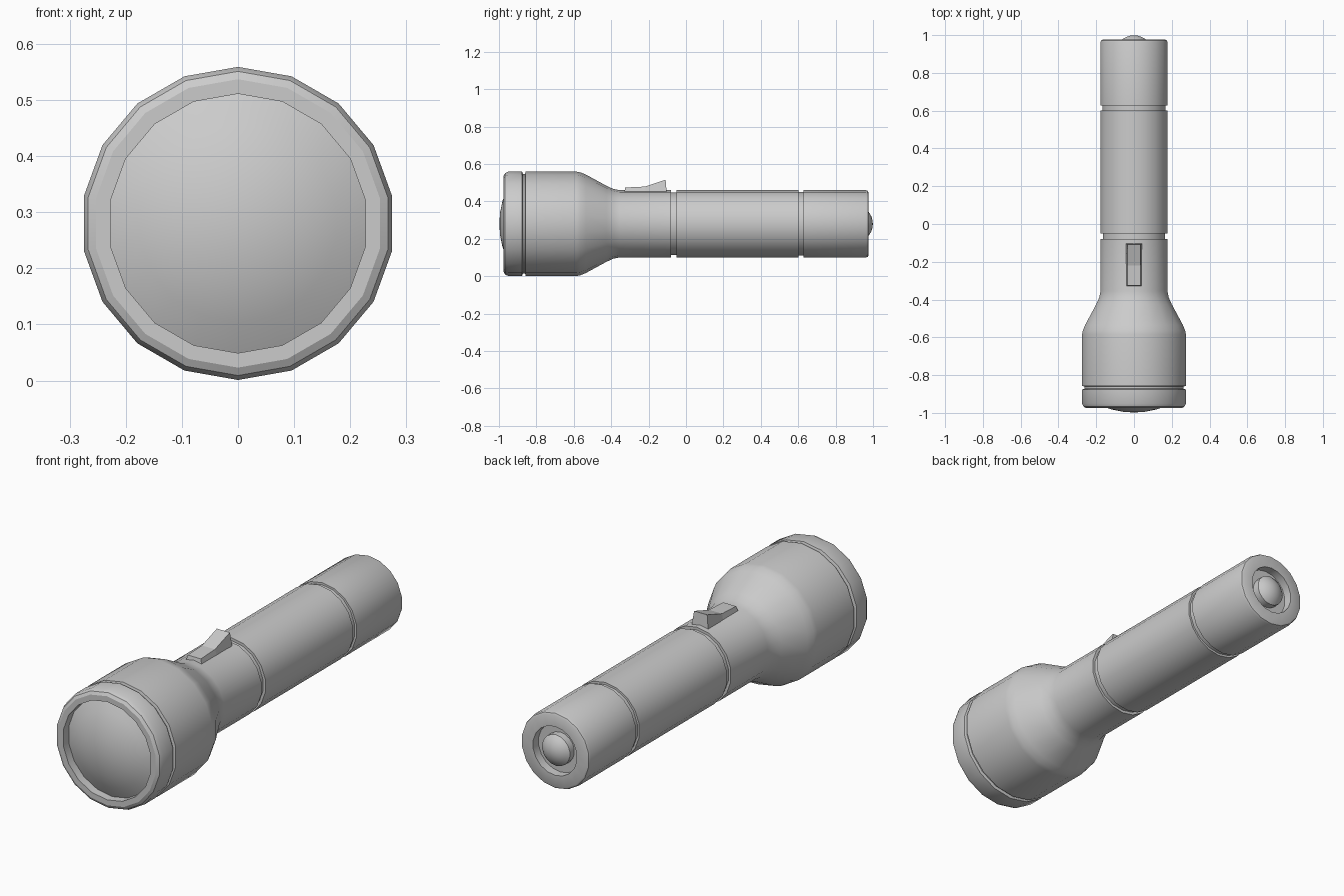
import bpy, bmesh, math

if "Cube" in bpy.data.objects:
    bpy.data.objects.remove(bpy.data.objects["Cube"])

SIDES = 18
AXIS_Z = 0.28


def finish(name, bm, smooth=True):
    bmesh.ops.remove_doubles(bm, verts=bm.verts, dist=1e-5)
    bmesh.ops.recalc_face_normals(bm, faces=bm.faces)
    mesh = bpy.data.meshes.new(name)
    bm.to_mesh(mesh)
    bm.free()
    obj = bpy.data.objects.new(name, mesh)
    bpy.context.collection.objects.link(obj)
    if smooth:
        bpy.ops.object.select_all(action='DESELECT')
        obj.select_set(True)
        bpy.context.view_layer.objects.active = obj
        bpy.ops.object.shade_smooth_by_angle(angle=math.radians(30))
    return obj


def lathe(name, profile):
    """Spin (y, radius) points around the long axis, a vertex at the top."""
    bm = bmesh.new()
    verts = [bm.verts.new((0, y, AXIS_Z + r)) for y, r in profile]
    edges = [bm.edges.new(pair) for pair in zip(verts, verts[1:])]
    bmesh.ops.spin(bm, geom=verts + edges, cent=(0, 0, AXIS_Z), axis=(0, 1, 0),
                   angle=math.tau, steps=SIDES, use_merge=False)
    bmesh.ops.remove_doubles(bm, verts=bm.verts, dist=1e-5)
    return finish(name, bm)


def dome(edge_y, tip_y, radius, steps=4):
    """Profile of a shallow spherical cap, from its edge to its tip."""
    sag = tip_y - edge_y
    big = (radius ** 2 + sag ** 2) / (2 * abs(sag))
    span = math.asin(radius / big)
    sign = math.copysign(1, sag)
    return [(tip_y - sign * big * (1 - math.cos(span * (1 - i / steps))),
             big * math.sin(span * (1 - i / steps))) for i in range(steps + 1)]


# Head: bezel, groove, reflector housing and tapered neck
lathe("head_and_neck", [
    (-0.925, 0.231), (-0.975, 0.231), (-0.975, 0.257), (-0.967, 0.271),
    (-0.950, 0.279), (-0.876, 0.279), (-0.872, 0.266), (-0.860, 0.266),
    (-0.857, 0.279), (-0.585, 0.279), (-0.565, 0.275), (-0.535, 0.263),
    (-0.425, 0.203), (-0.390, 0.187), (-0.355, 0.180), (-0.080, 0.180),
    (-0.080, 0.167)])

# Domed lens
lathe("lens", dome(-0.935, -0.998, 0.231))

# Grip tube between two grooves
lathe("grip", [(-0.080, 0.167), (-0.050, 0.167), (-0.050, 0.180),
               (0.602, 0.180), (0.602, 0.170), (0.628, 0.170)])

# Tail cap with recessed end
lathe("tail_cap", [(0.628, 0.170), (0.628, 0.180), (0.962, 0.180),
                   (0.972, 0.176), (0.976, 0.168), (0.976, 0.115),
                   (0.935, 0.115), (0.935, 0.0)])

# Tail button
lathe("tail_button", [(0.935, 0.073), (0.968, 0.073)] + dome(0.968, 0.999, 0.073)[1:])

# Sliding switch: ramp profile, narrower at the top than the base
bm = bmesh.new()
low = [(-0.332, 0.44), (-0.215, 0.44), (-0.103, 0.44)]
high = [(-0.325, 0.474), (-0.220, 0.479), (-0.109, 0.516)]
sides = []
for s in (-1, 1):
    sides.append([[bm.verts.new((s * w, y, z)) for y, z in row]
                  for row, w in ((low, 0.044), (high, 0.034))])
(la, ha), (lb, hb) = sides
for i in range(2):
    for p, q in ((la, ha), (ha, hb), (hb, lb), (lb, la)):
        bm.faces.new((p[i], p[i + 1], q[i + 1], q[i]))
for i in (0, 2):
    bm.faces.new((la[i], ha[i], hb[i], lb[i]))
finish("switch", bm, smooth=False)
